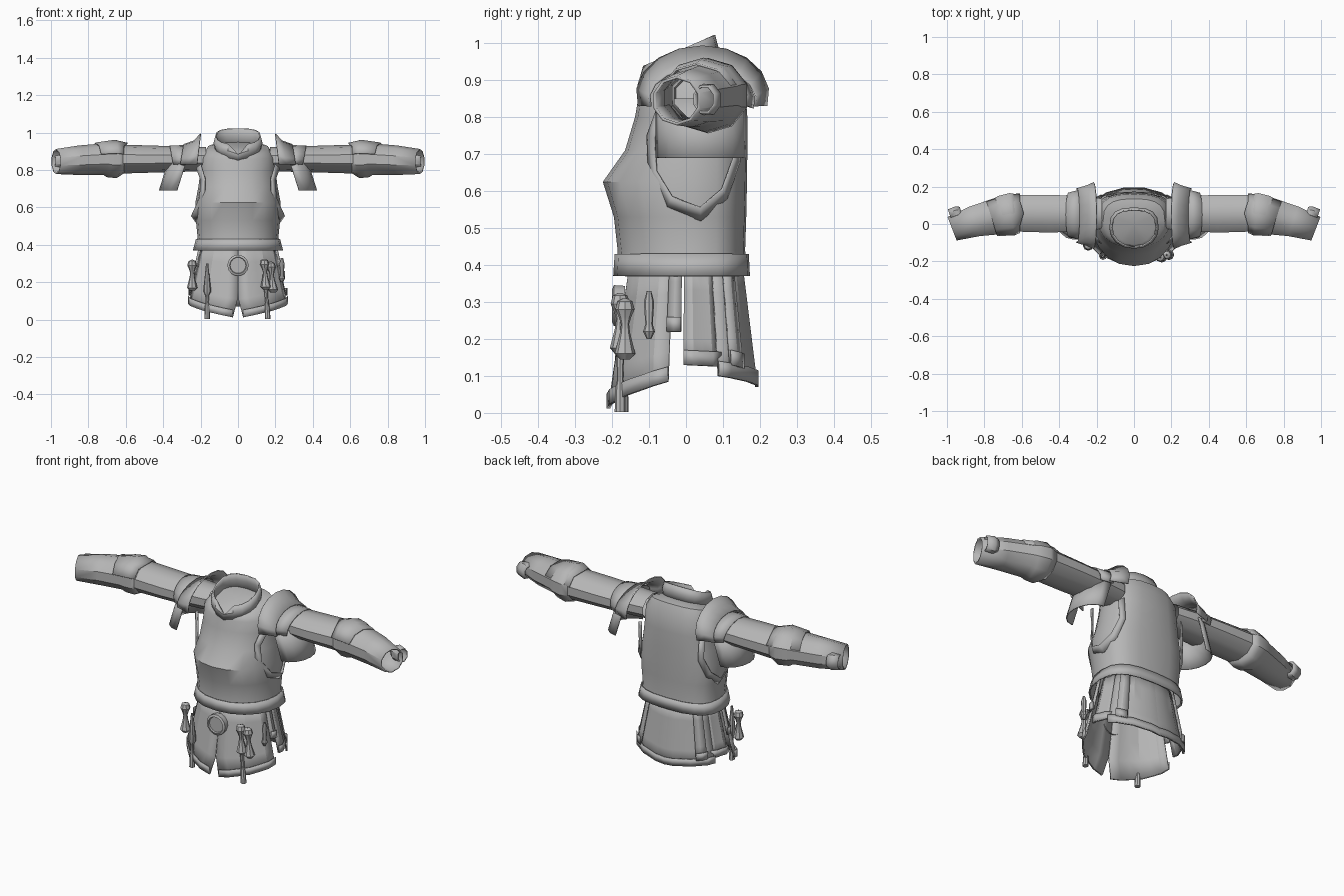
import bpy
import bmesh
from math import sin, cos, pi, radians, sqrt
from mathutils import Vector

cube = bpy.data.objects.get("Cube")
if cube:
    bpy.data.objects.remove(cube, do_unlink=True)

grey = bpy.data.materials.new("armour_grey")
grey.use_nodes = True
grey.diffuse_color = (0.47, 0.47, 0.47, 1)
shader = next(n for n in grey.node_tree.nodes if n.type == 'BSDF_PRINCIPLED')
shader.inputs["Base Color"].default_value = grey.diffuse_color


def loft(name, rings, closed=True, fan_end=False, mirror=False, thickness=0, angle=35):
    """Skin a surface over rings of points that all have the same length."""
    bm = bmesh.new()
    rows = [[bm.verts.new(p) for p in ring] for ring in rings]
    count = len(rows[0])
    for low, high in zip(rows, rows[1:]):
        for i in range(count if closed else count - 1):
            j = (i + 1) % count
            bm.faces.new((low[i], low[j], high[j], high[i]))
    if fan_end:
        centre = sum((v.co for v in rows[-1]), Vector()) / count
        hub = bm.verts.new(centre)
        for i in range(count):
            bm.faces.new((rows[-1][i], rows[-1][(i + 1) % count], hub))
    bmesh.ops.recalc_face_normals(bm, faces=bm.faces)
    mesh = bpy.data.meshes.new(name)
    bm.to_mesh(mesh)
    bm.free()
    mesh.materials.append(grey)
    obj = bpy.data.objects.new(name, mesh)
    bpy.context.collection.objects.link(obj)
    if thickness:
        solid = obj.modifiers.new("thickness", 'SOLIDIFY')
        solid.thickness = thickness
        solid.offset = 0
    if mirror:
        obj.modifiers.new("mirror", 'MIRROR')
    bpy.ops.object.select_all(action='DESELECT')
    obj.select_set(True)
    bpy.context.view_layer.objects.active = obj
    bpy.ops.object.shade_smooth_by_angle(angle=radians(angle))
    return obj


def body_ring(z, half, front, back, tilt=0, count=20, mid=0.02):
    """Horizontal section with a keeled front and a squarer back."""
    ring = []
    for i in range(count):
        a = 2 * pi * i / count
        s, c = sin(a), cos(a)
        power = 1 if c > 0 else 0.7
        x = half * abs(s) ** (0.9 if c > 0 else 0.75) * (1 if s > 0 else -1)
        y = mid + (front - mid) * c if c > 0 else mid + (back - mid) * abs(c) ** power
        ring.append(Vector((x, y, z + tilt * y)))
    return ring


# Cuirass, belt and collar
loft("cuirass", [
    body_ring(0.375, 0.232, -0.19, 0.165),
    body_ring(0.44, 0.216, -0.185, 0.16),
    body_ring(0.53, 0.225, -0.195, 0.163),
    body_ring(0.625, 0.228, -0.225, 0.165),
    body_ring(0.71, 0.212, -0.165, 0.166),
    body_ring(0.8, 0.2, -0.138, 0.166),
    body_ring(0.87, 0.195, -0.128, 0.16, 0.1),
    body_ring(0.91, 0.165, -0.12, 0.135, 0.25),
    body_ring(0.925, 0.11, -0.11, 0.085, 0.3),
], fan_end=True)

loft("belt", [
    body_ring(0.37, 0.238, -0.194, 0.17),
    body_ring(0.43, 0.222, -0.19, 0.167),
], thickness=0.006)


def collar_ring(half, front, back, z, tilt, notch):
    ring = body_ring(z, half, front, back, tilt, 16, -0.02)
    ring[0].z -= notch
    return ring


loft("collar", [
    collar_ring(0.115, -0.125, 0.08, 0.905, 0.35, 0.01),
    collar_ring(0.128, -0.128, 0.085, 0.95, 0.4, 0.015),
    collar_ring(0.118, -0.12, 0.075, 0.988, 0.45, 0.06),
], thickness=0.008)

# Flared armhole rims on both sides of the cuirass
rim_path = [(-0.075, 0.83), (-0.105, 0.75), (-0.1, 0.64), (-0.05, 0.555),
            (0.04, 0.52), (0.11, 0.58), (0.145, 0.68), (0.14, 0.8)]
outer, inner = [], []
for y, z in rim_path:
    x = 0.23 * sqrt(1 - ((y - 0.02) / 0.2) ** 2)
    outer.append((x - 0.005, y, z))
    inner.append((x + 0.02, 0.03 + (y - 0.03) * 0.85, 0.72 + (z - 0.72) * 0.82))
loft("armhole_rim", [outer, inner], closed=False, mirror=True, thickness=0.006)


# Sleeves and gauntlets
def arm_ring(x, y, ry, rz, yaw=0, z=0.858, count=10):
    ring = []
    for i in range(count):
        a = 2 * pi * (i + 0.5) / count
        side = ry * cos(a)
        ring.append((x + side * sin(yaw), y + side * cos(yaw), z + rz * sin(a)))
    return ring


loft("sleeve", [
    arm_ring(0.17, 0.055, 0.085, 0.065),
    arm_ring(0.3, 0.055, 0.1, 0.068),
    arm_ring(0.45, 0.055, 0.106, 0.072),
    arm_ring(0.64, 0.058, 0.104, 0.078, 0.1),
], mirror=True)

loft("gauntlet", [
    arm_ring(0.615, 0.06, 0.1, 0.075, 0.1),
    arm_ring(0.65, 0.06, 0.108, 0.098, 0.15),
    arm_ring(0.7, 0.05, 0.105, 0.093, 0.25),
    arm_ring(0.72, 0.043, 0.1, 0.08, 0.25),
    arm_ring(0.85, 0.015, 0.084, 0.075, 0.32, 0.852),
    arm_ring(0.972, -0.025, 0.067, 0.063, 0.37, 0.845),
], mirror=True, thickness=0.008)

# Pointed elbow guard laid over the gauntlet
elbow = []
for x, ry, rz, yaw in ((0.61, 0.109, 0.084, 0), (0.66, 0.114, 0.1, 0.2), (0.76, 0.1, 0.086, 0.3)):
    elbow.append(arm_ring(x, 0.06 - (x - 0.6) * 0.2, ry, rz, yaw)[:5])
elbow[0][2] = (0.59, elbow[0][2][1], elbow[0][2][2])
loft("elbow_guard", elbow, closed=False, mirror=True, thickness=0.006)

# Round buckle on the back of each wrist
buckle = []
for x, r in ((0.925, 0.025), (0.945, 0.034), (0.985, 0.03)):
    buckle.append(arm_ring(x, 0.06 - (x - 0.95) * 0.3, r, r * 1.25, 0.35, 0.848, 8))
loft("wrist_buckle", buckle, mirror=True, thickness=0.006)


# Shoulder plates
def shoulder_arc(x, sweep, ry, rz, base, y=0.045, over=0.25):
    arc = []
    for i in range(11):
        a = -over + (pi + 2 * over) * i / 10
        arc.append((x + sweep * (1 - sin(a)) * 0.5, y + ry * cos(a), base + rz * sin(a)))
    return arc


loft("shoulder_plate", [
    shoulder_arc(0.2, 0.03, 0.178, 0.13, 0.862),
    shoulder_arc(0.235, 0.04, 0.16, 0.1, 0.855),
    shoulder_arc(0.29, 0.03, 0.145, 0.085, 0.85),
], closed=False, mirror=True, thickness=0.006)
loft("shoulder_lame", [
    shoulder_arc(0.27, 0.02, 0.135, 0.085, 0.845, 0.05),
    shoulder_arc(0.365, -0.03, 0.115, 0.078, 0.85, 0.05),
], closed=False, mirror=True, thickness=0.006)

# Curved plate hanging below each upper arm
hanging = []
for z, shift in ((0.85, -0.05), (0.77, -0.025), (0.69, 0)):
    hanging.append([(0.325 + shift + 0.095 * sin(pi * i / 8),
                     0.04 - 0.12 * cos(pi * i / 8), z) for i in range(9)])
loft("arm_flap", hanging, closed=False, mirror=True, thickness=0.006)


# Skirt panels
def skirt_point(deg, z, out=0):
    a = radians(deg)
    t = (0.4 - z) / 0.36
    x = (0.195 + 0.085 * t + out) * sin(a)
    depth = 0.15 + 0.055 * t if cos(a) > 0 else 0.145 + 0.045 * t
    return (x, -(depth + out) * cos(a), z)


def skirt_panel(name, start, end, z_start, z_end, gap=0, out=0, steps=6):
    rows, hem = [], []
    for k in range(5):
        t = k / 4
        row = []
        for i in range(steps + 1):
            u = i / steps
            low = z_start + (z_end - z_start) * u
            first = start + (gap if k == 4 else 0)
            row.append(skirt_point(first + (end - first) * u, 0.4 + (low - 0.4) * t,
                                   out + 0.004 * (i % 2)))
        rows.append(row)
    loft(name, rows, closed=False, mirror=True, thickness=0.006, angle=20)
    for lift in (0.04, 0.0):
        hem.append([Vector(p) * 1 + Vector((p[0] * 0.02, p[1] * 0.02, lift)) for p in rows[-1]])
    loft(name + "_hem", hem, closed=False, mirror=True, thickness=0.004, angle=20)


skirt_panel("front_skirt", 0.5, 76, 0.012, 0.085, gap=5)
skirt_panel("side_skirt", 88, 122, 0.13, 0.125, out=-0.005, steps=4)
skirt_panel("back_skirt", 118, 180, 0.1, 0.07, out=0.004)
skirt_panel("hip_strap", 74, 86, 0.22, 0.22, out=0.008, steps=2)
skirt_panel("rear_strap", 128, 142, 0.13, 0.12, out=0.015, steps=2)


# Turned ornaments hung from the belt
def turned(name, x, y, profile, lean=0, sides=8):
    top = profile[0][0]
    rings = [[(x + lean * (top - z) + r * cos(2 * pi * i / sides),
               y + r * sin(2 * pi * i / sides), z) for i in range(sides)] for z, r in profile]
    return loft(name, rings, fan_end=True)


def bell(top):
    return [(top, 0.004), (top - 0.008, 0.02), (top - 0.03, 0.026), (top - 0.05, 0.017),
            (top - 0.07, 0.011), (top - 0.095, 0.014), (top - 0.15, 0.028), (top - 0.165, 0.014)]


stem = [(0.165, 0.011), (0.09, 0.008), (0.07, 0.013), (0.002, 0.015)]
turned("left_tassel", 0.14, -0.178, bell(0.325) + stem, 0.06)
turned("left_small_tassel", 0.175, -0.165, bell(0.31), 0.08)
turned("right_hip_tassel", -0.245, -0.115, bell(0.32))
turned("right_tassel", -0.165, -0.17, [(0.3, 0.006), (0.25, 0.011), (0.15, 0.022), (0.13, 0.01)] + stem[1:])
turned("left_hip_tassel", 0.235, -0.1, [(0.33, 0.006), (0.3, 0.014), (0.24, 0.01), (0.22, 0.016), (0.2, 0.006)])

# Round belt medallion with a raised edge
medallion = []
for r, y in ((0.055, -0.165), (0.057, -0.195), (0.045, -0.2), (0.042, -0.192)):
    medallion.append([(r * cos(pi * i / 7), y, 0.29 + r * sin(pi * i / 7)) for i in range(14)])
loft("belt_medallion", medallion, fan_end=True)
